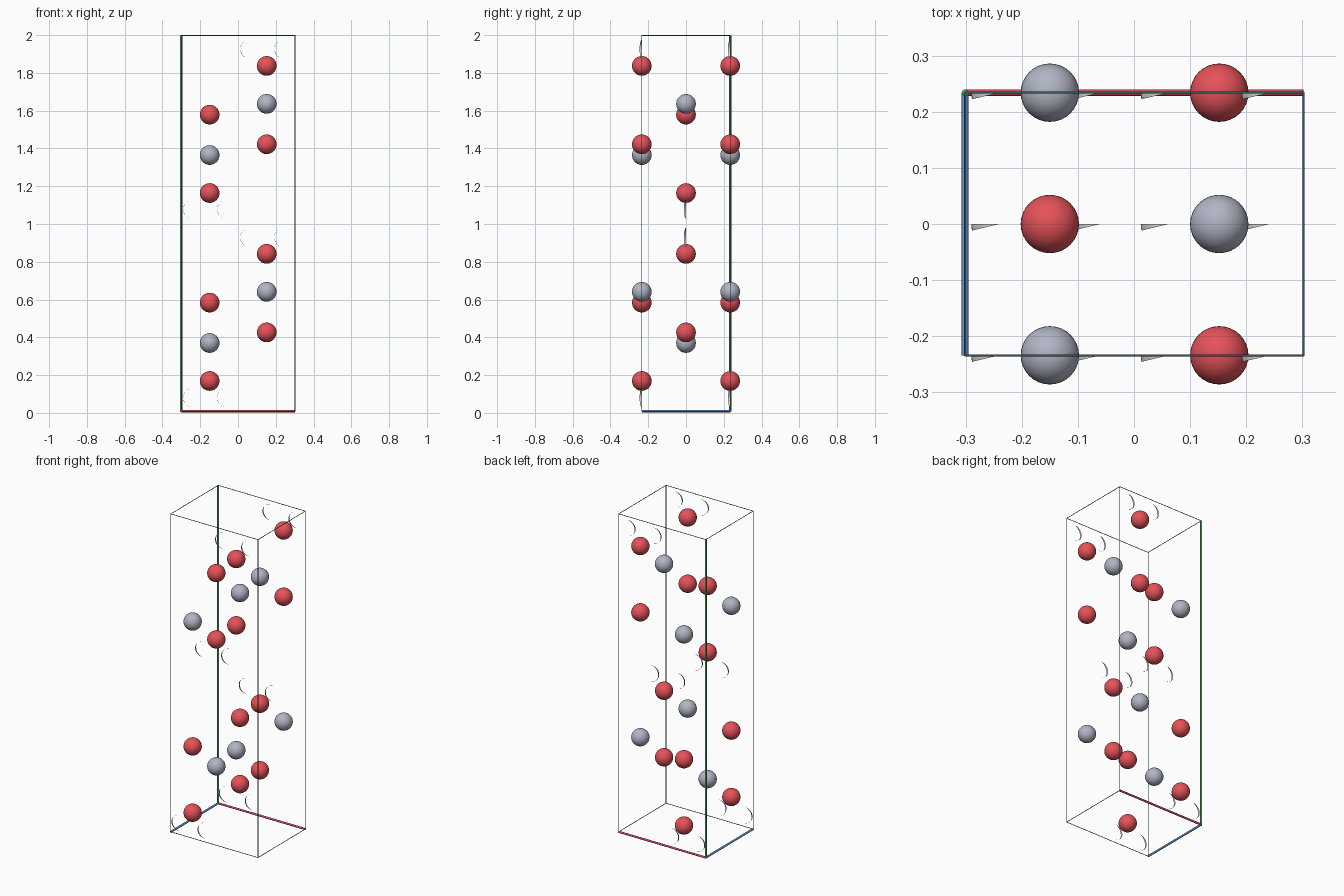
import bpy, bmesh, math
from mathutils import Vector

if "Cube" in bpy.data.objects:
    bpy.data.objects.remove(bpy.data.objects["Cube"])

HX, HY, Z0, Z1 = 0.302, 0.234, 0.009, 1.998   # cell half sizes and height range
R = 0.052                                     # atom radius


def material(name, rgb):
    m = bpy.data.materials.new(name)
    m.diffuse_color = (*rgb, 1)
    m.use_nodes = True
    m.node_tree.nodes["Principled BSDF"].inputs["Base Color"].default_value = m.diffuse_color
    return m


RED = material("atom red", (0.78, 0.085, 0.10))
GREY = material("atom grey", (0.44, 0.46, 0.55))
PALE = material("pale grey", (0.68, 0.68, 0.68))
LINE = material("slate blue", (0.07, 0.16, 0.22))
AXIS_RED = material("axis red", (0.62, 0.08, 0.11))
AXIS_GREEN = material("axis green", (0.11, 0.45, 0.16))
AXIS_BLUE = material("axis blue", (0.12, 0.32, 0.65))


def finish(bm, name, mat, loc=(0, 0, 0)):
    for f in bm.faces:
        f.smooth = True
    me = bpy.data.meshes.new(name)
    bm.to_mesh(me)
    bm.free()
    me.materials.append(mat)
    ob = bpy.data.objects.new(name, me)
    ob.location = loc
    bpy.context.collection.objects.link(ob)
    return ob


def ball(name, mat, loc):
    bm = bmesh.new()
    bmesh.ops.create_uvsphere(bm, u_segments=32, v_segments=20, radius=R)
    finish(bm, name, mat, loc)


def rod(name, a, b, r, mat):
    a, b = Vector(a), Vector(b)
    bm = bmesh.new()
    bmesh.ops.create_cone(bm, cap_ends=True, segments=16, radius1=r, radius2=r,
                          depth=(b - a).length)
    ob = finish(bm, name, mat, (a + b) / 2)
    ob.rotation_euler = (b - a).to_track_quat('Z', 'Y').to_euler()
    for p in ob.data.polygons:
        p.use_smooth = len(p.vertices) == 4


def sliver(name, loc, r=0.050):
    """Narrow open slice of a ball, from pole to pole, facing -x."""
    bm = bmesh.new()
    n = 20
    pts = [bm.verts.new((-r * math.sin(math.pi * i / n), 0, r * math.cos(math.pi * i / n)))
           for i in range(n + 1)]
    edges = [bm.edges.new(p) for p in zip(pts, pts[1:])]
    bmesh.ops.spin(bm, geom=pts + edges, cent=(0, 0, 0), axis=(0, 0, 1),
                   angle=math.radians(13.5), steps=2)
    bmesh.ops.remove_doubles(bm, verts=bm.verts, dist=1e-5)
    bm.normal_update()
    for f in bm.faces:
        if f.normal.x > 0:
            f.normal_flip()
    finish(bm, name, PALE, loc)


# Atoms: column x, height, colour, and whether they sit on the cell's front and back faces
atoms = [
    (-0.150, 0.169, RED, True), (-0.150, 0.370, GREY, False), (-0.150, 0.584, RED, True),
    (-0.150, 1.164, RED, False), (-0.150, 1.365, GREY, True), (-0.150, 1.579, RED, False),
    (0.152, 0.426, RED, False), (0.152, 0.641, GREY, True), (0.152, 0.842, RED, False),
    (0.152, 1.422, RED, True), (0.152, 1.636, GREY, False), (0.152, 1.837, RED, True),
]
for x, z, mat, on_face in atoms:
    for y in ((-HY, HY) if on_face else (0,)):
        ball("red_atom" if mat is RED else "grey_atom", mat, (x, y, z))

# Partial atoms, in pairs around each column
for x, z, on_face in [(-0.150, 0.080, True), (-0.150, 1.078, False),
                      (0.152, 0.928, False), (0.152, 1.926, True)]:
    for y in ((-HY, HY) if on_face else (0,)):
        for dx in (-0.09, 0.09):
            sliver("partial_atom", (x + dx, y, z))

# Cell frame: three thick coloured axes from one corner, thin edges elsewhere
lo, hi = (-HX + 0.001, HY, Z0), (HX, -HY, Z1)
axis_mats = (AXIS_RED, AXIS_BLUE, AXIS_GREEN)
axis_names = ("red_axis", "blue_axis", "green_axis")
for k in range(3):
    others = [i for i in range(3) if i != k]
    for s in (0, 1):
        for t in (0, 1):
            a = list(lo)
            a[others[0]] = (lo, hi)[s][others[0]]
            a[others[1]] = (lo, hi)[t][others[1]]
            b = list(a)
            b[k] = hi[k]
            if s == t == 0:
                rod(axis_names[k], a, b, 0.006, axis_mats[k])
            else:
                rod("cell_edge", a, b, 0.0018, LINE)
